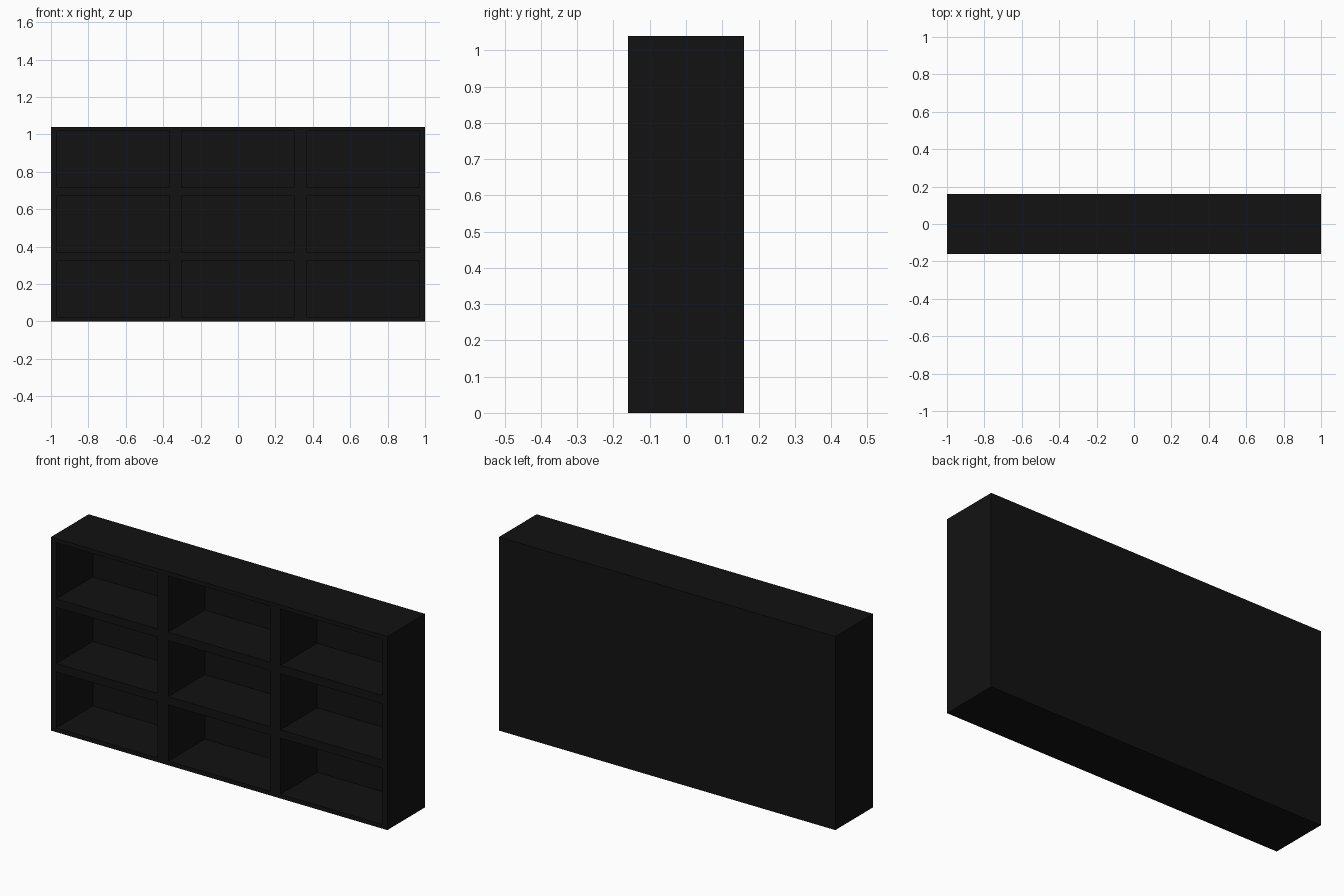
import bpy

if "Cube" in bpy.data.objects:
    bpy.data.objects.remove(bpy.data.objects["Cube"])

W, D, H = 2.0, 0.32, 1.04      # overall size
SIDE, SHELF, BACK = 0.032, 0.0225, 0.01
COLS, ROWS = 3, 3

mat = bpy.data.materials.new("black_finish")
mat.diffuse_color = (0.006, 0.006, 0.006, 1)
mat.use_nodes = True
mat.node_tree.nodes["Principled BSDF"].inputs["Base Color"].default_value = mat.diffuse_color


def board(name, x0, x1, y0, y1, z0, z1):
    bpy.ops.mesh.primitive_cube_add(
        size=1, location=((x0 + x1) / 2, (y0 + y1) / 2, (z0 + z1) / 2))
    ob = bpy.context.object
    ob.name = name
    ob.scale = (x1 - x0, y1 - y0, z1 - z0)
    bpy.ops.object.transform_apply(location=False, rotation=False, scale=True)
    ob.data.materials.append(mat)
    return ob


yf, yb = -D / 2, D / 2 - BACK

# back panel
board("back_panel", -W / 2, W / 2, yb, D / 2, 0, H)

# side panels and double-thickness dividers
uprights = []
for i in range(COLS + 1):
    x = -W / 2 + i * W / COLS
    x0, x1 = max(x - SIDE, -W / 2), min(x + SIDE, W / 2)
    name = "side_panel" if i in (0, COLS) else "divider"
    board(name, x0, x1, yf, yb, 0, H)
    uprights.append((x0, x1))

# floor, shelves and top between the uprights
for (_, left), (right, _) in zip(uprights, uprights[1:]):
    for j in range(ROWS + 1):
        z = j * H / ROWS
        name = {0: "floor_board", ROWS: "top_board"}.get(j, "shelf")
        board(name, left, right, yf, yb, max(z - SHELF, 0), min(z + SHELF, H))
